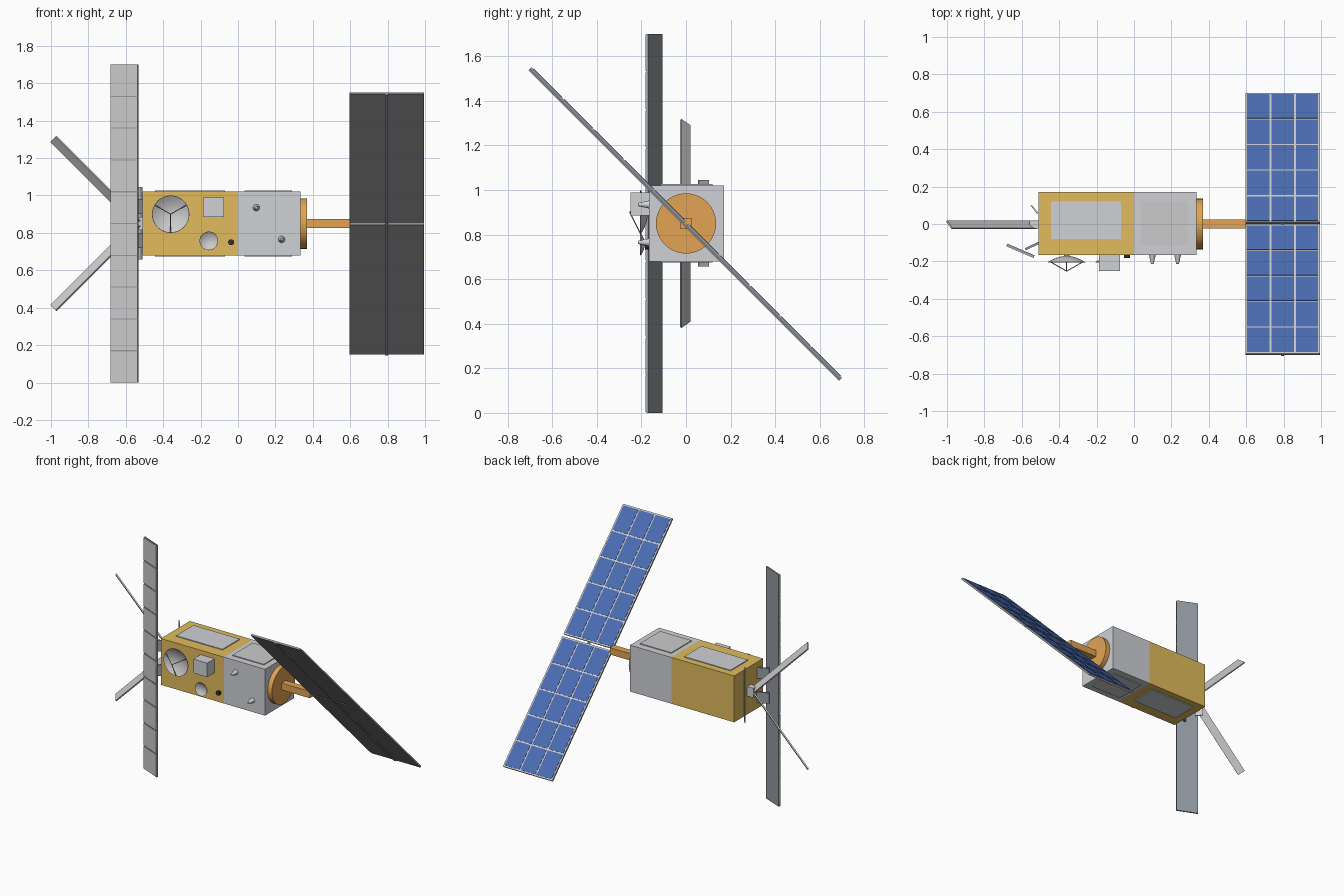
import bpy, bmesh, math
from mathutils import Matrix, Vector

if "Cube" in bpy.data.objects:
    bpy.data.objects.remove(bpy.data.objects["Cube"])

def material(name, r, g, b):
    m = bpy.data.materials.new(name)
    m.diffuse_color = (r, g, b, 1)
    m.use_nodes = True
    m.node_tree.nodes["Principled BSDF"].inputs["Base Color"].default_value = m.diffuse_color
    return m

GOLD = material("gold_foil", 0.76, 0.50, 0.11)
COPPER = material("copper", 0.76, 0.37, 0.09)
SILVER = material("silver", 0.62, 0.64, 0.67)
BLUE = material("solar_blue", 0.07, 0.15, 0.45)
DARK = material("dark_panel", 0.28, 0.28, 0.29)
SLATE = material("slate", 0.30, 0.33, 0.37)
BLACK = material("black", 0.03, 0.03, 0.03)

def finish(name, bm, matrix, mat, smooth=False):
    bmesh.ops.recalc_face_normals(bm, faces=bm.faces)
    bm.transform(matrix)
    me = bpy.data.meshes.new(name)
    bm.to_mesh(me)
    bm.free()
    ob = bpy.data.objects.new(name, me)
    bpy.context.collection.objects.link(ob)
    if mat:
        me.materials.append(mat)
    if smooth:
        bpy.ops.object.select_all(action='DESELECT')
        ob.select_set(True)
        bpy.context.view_layer.objects.active = ob
        bpy.ops.object.shade_smooth_by_angle(angle=math.radians(35))
    return ob

def add_box(bm, lo, hi):
    lo, hi = Vector(lo), Vector(hi)
    size = Matrix.Diagonal((*(hi - lo), 1))
    bmesh.ops.create_cube(bm, size=1, matrix=Matrix.Translation((lo + hi) / 2) @ size)

def boxes(name, spans, mat=None, matrix=Matrix()):
    bm = bmesh.new()
    for lo, hi in spans:
        add_box(bm, lo, hi)
    return finish(name, bm, matrix, mat)

def lathe(name, profile, matrix, mat=None, sides=40):
    """Spin (radius, height) points around local z."""
    bm = bmesh.new()
    vs = [bm.verts.new((r, 0, h)) for r, h in profile]
    es = [bm.edges.new(p) for p in zip(vs, vs[1:])]
    bmesh.ops.spin(bm, geom=vs + es, cent=(0, 0, 0), axis=(0, 0, 1),
                   angle=2 * math.pi, steps=sides)
    bmesh.ops.remove_doubles(bm, verts=bm.verts, dist=1e-5)
    return finish(name, bm, matrix, mat, True)

def rod(name, a, b, r, mat=None):
    a, b = Vector(a), Vector(b)
    d = b - a
    m = Matrix.Translation((a + b) / 2) @ d.to_track_quat('Z', 'Y').to_matrix().to_4x4()
    bm = bmesh.new()
    bmesh.ops.create_cone(bm, cap_ends=True, segments=10, radius1=r, radius2=r, depth=d.length)
    return finish(name, bm, m, mat, True)

def facing_front(x, z, y=-0.165):
    return Matrix.Translation((x, y, z)) @ Matrix.Rotation(math.pi / 2, 4, 'X')

CZ, FRONT, BACK = 0.85, -0.165, 0.17

# Body: gold half and silver half
boxes("gold_body", [((-0.51, FRONT, 0.68), (0, BACK, 1.02))], GOLD)
boxes("silver_body", [((0, FRONT, 0.68), (0.335, BACK, 1.02))], SILVER)

# Radiator plates, top and bottom
for label, z0, z1 in (("top", 1.02, 1.026), ("bottom", 0.674, 0.68)):
    boxes(label + "_radiator_long", [((-0.445, -0.08, z0), (-0.07, 0.12, z1))], SILVER)
    boxes(label + "_radiator_short", [((0.035, -0.115, z0), (0.29, 0.12, z1))])

# Copper end disc and boom
to_x = Matrix.Translation((0.335, 0, CZ)) @ Matrix.Rotation(math.pi / 2, 4, 'Y')
lathe("end_disc", [(0, 0), (0.135, 0), (0.135, 0.035), (0, 0.035)], to_x, COPPER, 48)
boxes("panel_boom", [((0.36, -0.025, CZ - 0.025), (0.6, 0.025, CZ + 0.025))], COPPER)

# Solar wings, laid flat then tilted 45 degrees about x
tilt = Matrix.Translation((0, 0, CZ)) @ Matrix.Rotation(-math.pi / 4, 4, 'X')
backs, faces, cells = [], [], []
X0, X1, V0, V1, gap = 0.595, 0.995, 0.008, 0.985, 0.010
cw = (X1 - X0 - gap) / 3
ch = (V1 - V0 - gap) / 5
for s in (-1, 1):
    def span(x0, x1, v0, v1, n0, n1):
        a, b = sorted((s * v0, s * v1))
        return (x0, a, n0), (x1, b, n1)
    backs.append(span(X0, X1, V0, V1, -0.007, 0.002))
    faces.append(span(X0, X1, V0, V1, 0.002, 0.006))
    for i in range(3):
        for j in range(5):
            x, v = X0 + gap + i * cw, V0 + gap + j * ch
            cells.append(span(x, x + cw - gap, v, v + ch - gap, 0.005, 0.008))
boxes("solar_panel_backs", backs, DARK, tilt)
boxes("solar_panel_frames", faces, None, tilt)
boxes("solar_cells", cells, BLUE, tilt)
boxes("solar_panel_spine", [((0.785, -0.985, -0.013), (0.803, 0.985, -0.006))], SLATE, tilt)

# Tall radar antenna: ten tiles on a backing, turned about z
yaw = Matrix.Translation((-0.607, -0.143, 0)) @ Matrix.Rotation(math.atan2(-0.062, 0.145), 4, 'Z')
boxes("radar_backing", [((-0.079, -0.003, 0), (0.079, 0.007, 1.7))], SLATE, yaw)
boxes("radar_tiles", [((-0.079, -0.008, i * 0.17 + 0.003), (0.079, -0.002, i * 0.17 + 0.167))
                      for i in range(10)], None, yaw)
arm = Matrix.Translation((-0.545, -0.118, 0)) @ Matrix.Rotation(math.radians(25), 4, 'Z')
boxes("radar_brackets", [((-0.04, -0.006, z - 0.04), (0.045, 0.006, z + 0.04))
                         for z in (0.76, 0.94)], SLATE, arm)

# Upright strip antenna on the left end
strip = Matrix.Translation((-0.532, 0.078, 0)) @ Matrix.Rotation(math.radians(-52), 4, 'Z')
boxes("upright_strip", [((-0.028, -0.004, 0.657), (0.028, 0.004, 1.044))], None, strip)

# V-shaped pair of strip antennas with their hub
boxes("strip_hub", [((-0.56, -0.024, CZ - 0.035), (-0.51, 0.02, CZ + 0.035))], SILVER)
for s, label in ((1, "upper"), (-1, "lower")):
    along = Vector((-1, 0, s)).normalized()
    wide = (Vector((1, 0, s)).normalized() + Vector((0, -1, 0))).normalized()
    thick = along.cross(wide)
    m = Matrix((along, wide, thick)).transposed().to_4x4()
    m.translation = (-0.535, -0.004, CZ)
    boxes(label + "_strip_antenna", [((0, -0.028, -0.005), (0.64, 0.028, 0.005))], None, m)

# Dishes: curved shell profile, outer side then inner side
def dish(name, x, z, r, depth, base, sides):
    n = 8
    outer = [(r * i / n, base + depth * (i / n) ** 2) for i in range(n + 1)]
    inner = [(q * 0.99, h + 0.003) for q, h in reversed(outer)]
    lathe(name, outer + inner, facing_front(x, z), None, sides)
    rod(name + "_mount", (x, FRONT + 0.005, z), (x, FRONT - base - 0.001, z), r * 0.15, SILVER)

dish("large_dish", -0.36, 0.90, 0.1, 0.033, 0.006, 48)
for i, deg in enumerate((30, 150, 270)):
    a = math.radians(deg)
    rod(f"dish_strut_{i + 1}", (-0.36 + 0.097 * math.cos(a), -0.204, 0.90 + 0.097 * math.sin(a)),
        (-0.36, -0.252, 0.90), 0.0025, SLATE)
dish("small_dish", -0.156, 0.757, 0.05, 0.018, 0.02, 36)

# Front equipment: box, sensor knob and two horns
boxes("instrument_box", [((-0.187, -0.25, 0.885), (-0.075, FRONT, 0.988))], SILVER)
lathe("sensor_knob", [(0, 0), (0.016, 0), (0.016, 0.018), (0, 0.018)],
      facing_front(-0.037, 0.75), BLACK, 24)
for label, x, z in (("left", 0.098, 0.935), ("right", 0.233, 0.765)):
    lathe(label + "_horn", [(0, 0), (0.018, 0), (0.007, 0.05), (0, 0.05)],
          facing_front(x, z), SILVER, 24)
